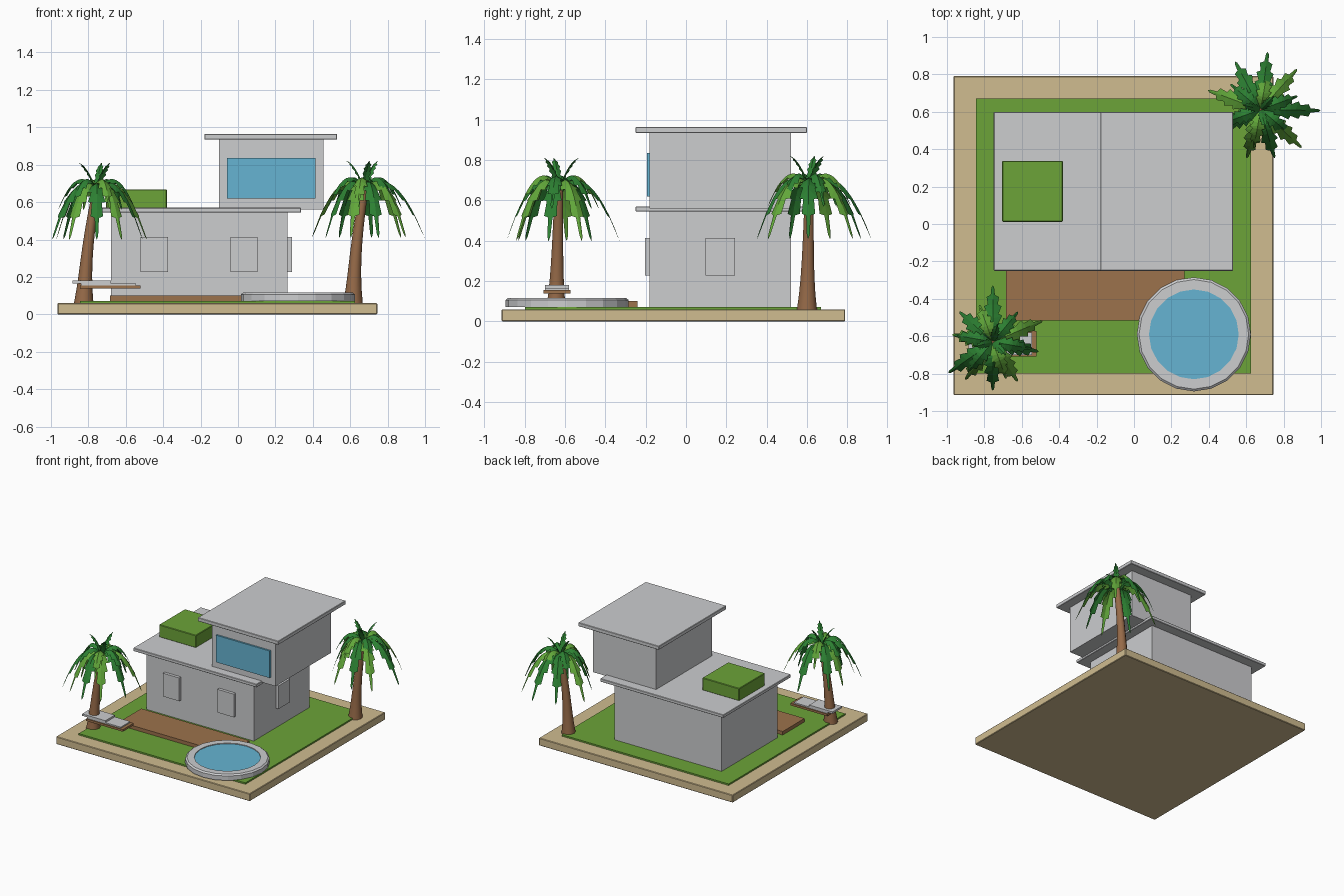
import bpy, bmesh, math
from mathutils import Vector

if "Cube" in bpy.data.objects:
    bpy.data.objects.remove(bpy.data.objects["Cube"])


def mat(name, r, g, b):
    m = bpy.data.materials.new(name)
    lin = [((c / 255 + 0.055) / 1.055) ** 2.4 for c in (r, g, b)]
    m.diffuse_color = (*lin, 1)
    m.use_nodes = True
    m.node_tree.nodes["Principled BSDF"].inputs["Base Color"].default_value = m.diffuse_color
    return m


SAND = mat("sand", 208, 188, 144)
GRASS = mat("grass green", 108, 164, 56)
GREY = mat("light grey", 204, 205, 207)
WOOD = mat("wood brown", 156, 114, 76)
BLUE = mat("water blue", 102, 180, 210)
TRUNK = mat("trunk brown", 150, 106, 72)
DARK = mat("dark leaf green", 44, 128, 50)
LIGHT = mat("light leaf green", 98, 168, 58)


def finish(name, bm, mats):
    me = bpy.data.meshes.new(name)
    bm.to_mesh(me)
    bm.free()
    for m in mats:
        me.materials.append(m)
    ob = bpy.data.objects.new(name, me)
    bpy.context.collection.objects.link(ob)
    return ob


def box(name, x0, x1, y0, y1, z0, z1, m, bevel=0):
    bm = bmesh.new()
    bmesh.ops.create_cube(bm, size=1)
    for v in bm.verts:
        v.co = ((x0 + x1) / 2 + v.co.x * (x1 - x0),
                (y0 + y1) / 2 + v.co.y * (y1 - y0),
                (z0 + z1) / 2 + v.co.z * (z1 - z0))
    if bevel:
        bmesh.ops.bevel(bm, geom=bm.edges[:], offset=bevel, segments=1,
                        affect='EDGES')
    return finish(name, bm, [m])


# plot
box("sand_base", -0.965, 0.745, -0.915, 0.79, 0, 0.06, SAND, 0.004)
box("lawn", -0.845, 0.625, -0.80, 0.67, 0.05, 0.072, GRASS)
box("deck", -0.685, 0.27, -0.515, -0.24, 0.065, 0.1, WOOD)

# house: two storeys with flat roofs
box("lower_storey", -0.68, 0.265, -0.18, 0.522, 0.065, 0.548, GREY)
box("lower_roof", -0.75, 0.338, -0.25, 0.6, 0.545, 0.57, GREY, 0.003)
box("upper_storey", -0.102, 0.457, -0.18, 0.522, 0.56, 0.937, GREY)
box("upper_roof", -0.18, 0.53, -0.25, 0.6, 0.935, 0.965, GREY, 0.003)
box("roof_planter", -0.705, -0.38, 0.012, 0.337, 0.568, 0.668, GRASS, 0.004)
box("large_window", -0.06, 0.415, -0.194, -0.175, 0.62, 0.835, BLUE)


def window(name, centre, out):
    """Frame as an inset, recessed block; out is the outward wall direction."""
    out = Vector(out)
    side = Vector((-out.y, out.x, 0))
    bm = bmesh.new()
    bmesh.ops.create_cube(bm, size=1)
    for v in bm.verts:
        c = v.co.copy()
        v.co = (Vector(centre) + side * c.x * 0.145 + out * (c.y + 0.5) * 0.024
                + Vector((0, 0, c.z * 0.185)))
    bmesh.ops.recalc_face_normals(bm, faces=bm.faces[:])
    front = [f for f in bm.faces if f.normal.dot(out) > 0.9]
    bmesh.ops.inset_region(bm, faces=front, thickness=0.013, depth=0)
    for f in front:
        f.material_index = 1
    pane = bmesh.ops.extrude_face_region(bm, geom=front)
    bmesh.ops.translate(bm, vec=-out * 0.009,
                        verts=[g for g in pane["geom"] if isinstance(g, bmesh.types.BMVert)])
    bmesh.ops.delete(bm, geom=[f for f in front if f.is_valid], context='FACES')
    for f in bm.faces:
        f.material_index = int(f.normal.dot(out) > 0.9 and f.calc_area() > 0.015)
    return finish(name, bm, [GREY, BLUE])


window("left_window", (-0.448, -0.18, 0.32), (0, -1, 0))
window("middle_window", (0.033, -0.18, 0.32), (0, -1, 0))
window("side_window", (0.265, 0.17, 0.32), (1, 0, 0))

# round pool: lathed rim with a water disc inside
bm = bmesh.new()
N = 20
profile = [(0.24, 0.07), (0.305, 0.07), (0.305, 0.106), (0.293, 0.116), (0.24, 0.116)]
rings = [[bm.verts.new((0.32 + r * math.cos(2 * math.pi * i / N),
                        -0.59 + r * math.sin(2 * math.pi * i / N), z))
          for i in range(N)] for r, z in profile]
for k in range(len(rings)):
    a, b = rings[k], rings[(k + 1) % len(rings)]
    for i in range(N):
        j = (i + 1) % N
        bm.faces.new((a[i], a[j], b[j], b[i]))
bmesh.ops.recalc_face_normals(bm, faces=bm.faces[:])
finish("pool_rim", bm, [GREY])
bm = bmesh.new()
bmesh.ops.create_circle(bm, cap_ends=True, segments=N, radius=0.24)
bmesh.ops.translate(bm, verts=bm.verts[:], vec=(0.32, -0.59, 0.11))
finish("pool_water", bm, [BLUE])

# lounger beside the palm
box("lounger_board", -0.845, -0.52, -0.708, -0.572, 0.138, 0.155, WOOD)
box("lounger_pad", -0.84, -0.545, -0.70, -0.58, 0.155, 0.165, GREY)
box("lounger_head", -0.885, -0.68, -0.70, -0.58, 0.165, 0.18, GREY)


def trunk(name, base, top):
    bm = bmesh.new()
    n, steps, prev = 10, 8, None
    base, top = Vector(base), Vector(top)
    for s in range(steps + 1):
        t = s / steps
        c = base.lerp(top, t)
        c.x -= 0.012 * math.sin(math.pi * t) * (1 if top.x > base.x else -1)
        r = 0.022 + 0.014 * (1 - t) + 0.016 * (1 - t) ** 5
        ring = [bm.verts.new(c + Vector((r * math.cos(2 * math.pi * i / n),
                                         r * math.sin(2 * math.pi * i / n), 0)))
                for i in range(n)]
        if prev:
            for i in range(n):
                bm.faces.new((prev[i], prev[(i + 1) % n], ring[(i + 1) % n], ring[i]))
        else:
            bm.faces.new(ring[::-1])
        prev = ring
    bm.faces.new(prev)
    for f in bm.faces:
        f.smooth = len(f.verts) == 4
    finish(name, bm, [TRUNK])


def frond(bm, crown, angle, length, rise, fall, width, index):
    """Folded leaf with a saw-tooth edge, arching from the crown."""
    d = Vector((math.cos(angle), math.sin(angle), 0))
    s = Vector((-d.y, d.x, 0))
    steps, prev = 12, None

    def spine(t):
        return crown + d * length * t + Vector((0, 0, rise * t - fall * t * t))
    for k in range(steps + 1):
        t = k / steps
        w = width * (0.25 + 0.75 * math.sin(math.pi * min(1, t * 0.75 + 0.2))) * min(1, (1 - t) * 3.5)
        w = max(w * (1.0 if k % 2 else 0.62), 0.001)
        edge = spine(min(1, t + (0.05 if k % 2 else 0))) - Vector((0, 0, w * 0.6))
        row = [bm.verts.new(p) for p in (edge - s * w, spine(t), edge + s * w)]
        if prev:
            for i in (0, 1):
                bm.faces.new((prev[i], row[i], row[i + 1], prev[i + 1])).material_index = index
        prev = row


def crown(name, centre, leaves, turn):
    bm = bmesh.new()
    c = Vector(centre)
    for i, (deg, length) in enumerate(leaves):
        frond(bm, c, math.radians(deg), length, 0.31, 0.57, 0.05, i % 2)
    # middle layer, then short upright leaves
    for i in range(6):
        frond(bm, c, math.radians(turn + 60 * i), 0.21, 0.33, 0.43, 0.042, int(i % 3 == 1))
    for i in range(3):
        frond(bm, c, math.radians(turn + 25 + 120 * i), 0.10, 0.27, 0.12, 0.024, 0)
    finish(name, bm, [DARK, LIGHT])


# palms
trunk("left_palm_trunk", (-0.825, -0.645, 0.06), (-0.755, -0.63, 0.67))
crown("left_palm_leaves", (-0.755, -0.63, 0.66),
      [(90, .30), (23, .29), (-12, .25), (-58, .25), (-90, .26),
       (-126, .25), (-145, .29), (170, .22), (138, .24)], 50)
trunk("right_palm_trunk", (0.615, 0.60, 0.06), (0.677, 0.612, 0.68))
crown("right_palm_leaves", (0.677, 0.612, 0.67),
      [(83, .31), (48, .29), (-1, .32), (-43, .30), (-74, .27),
       (-106, .27), (-155, .23), (160, .30), (118, .29)], 20)
